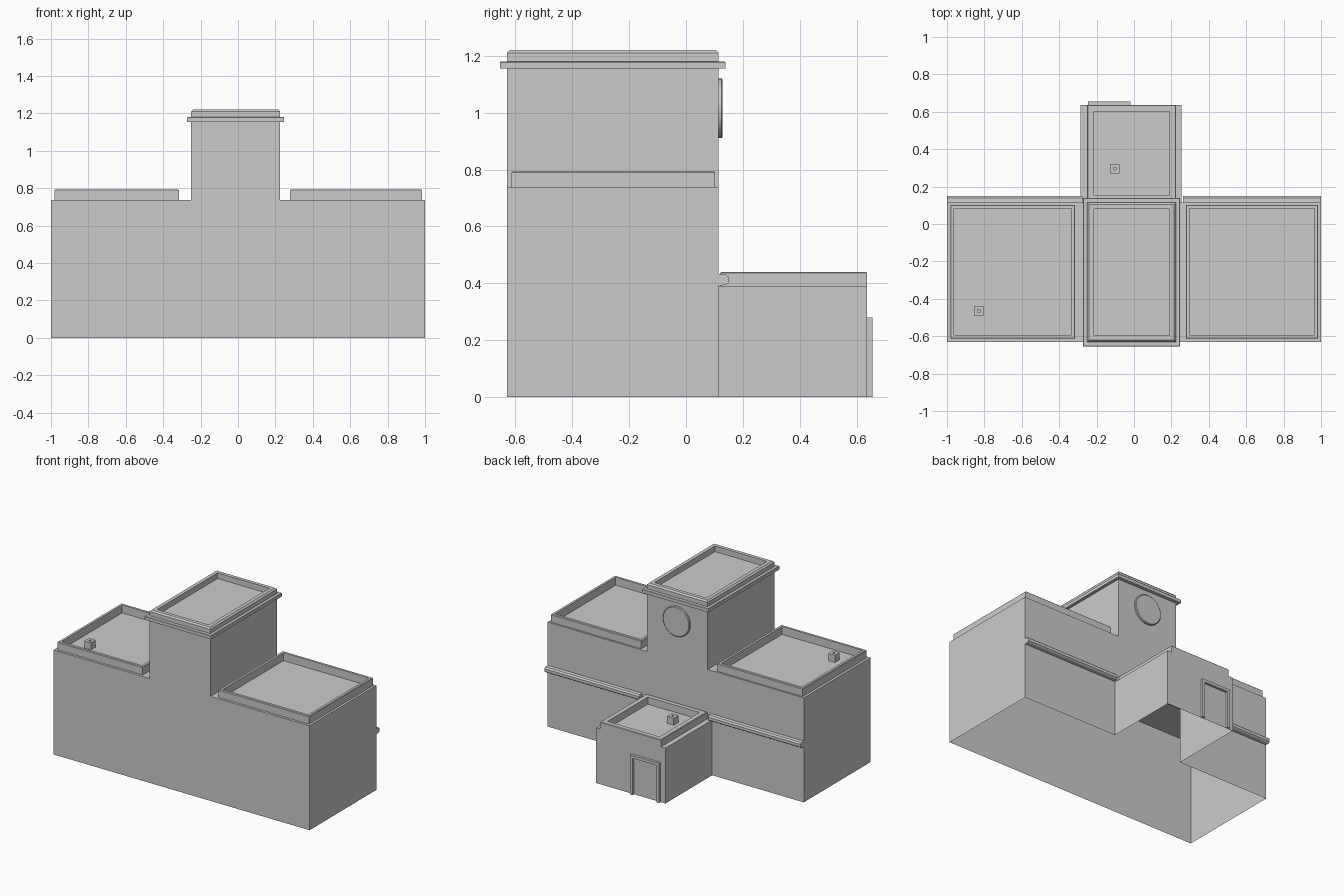
import bpy, bmesh
from math import cos, sin, pi

if "Cube" in bpy.data.objects:
    bpy.data.objects.remove(bpy.data.objects["Cube"])


def make(name, verts, faces):
    me = bpy.data.meshes.new(name)
    me.from_pydata(verts, [], faces)
    bm = bmesh.new()
    bm.from_mesh(me)
    bmesh.ops.remove_doubles(bm, verts=bm.verts, dist=1e-5)
    bmesh.ops.recalc_face_normals(bm, faces=bm.faces)
    bm.to_mesh(me)
    bm.free()
    ob = bpy.data.objects.new(name, me)
    bpy.context.collection.objects.link(ob)
    return ob


def loft(name, loops, caps=False, wrap=False):
    """Skin a list of equal-length closed loops."""
    n = len(loops[0])
    verts = [v for l in loops for v in l]
    faces = []
    for k in range(len(loops) - (0 if wrap else 1)):
        a, b = k * n, (k + 1) % len(loops) * n
        faces += [(a + i, a + (i + 1) % n, b + (i + 1) % n, b + i) for i in range(n)]
    if caps:
        faces += [tuple(range(n)), tuple(range(len(verts) - n, len(verts)))]
    return make(name, verts, faces)


def rect(x0, x1, y0, y1, z, d=0):
    return [(x0 + d, y0 + d, z), (x1 - d, y0 + d, z), (x1 - d, y1 - d, z), (x0 + d, y1 - d, z)]


def ring(name, r, z0, z1, t, c):
    """Rectangular rim with thickness t and chamfered outer top edge c."""
    return loft(name, [rect(*r, z0), rect(*r, z1 - c), rect(*r, z1, c),
                       rect(*r, z1, t), rect(*r, z0, t)], wrap=True)


Y0, Y1, YA = -0.63, 0.115, 0.637      # front wall, back wall, annex end
ROOF, TOP, AZ = 0.737, 1.18, 0.39     # wing, tower and annex roof heights
TX0, TX1, AX0, AX1 = -0.25, 0.225, -0.285, 0.255

# building shell: hollow, open below, annex joined to the main volume
front = [(1, 0), (1, ROOF), (TX1, ROOF), (TX1, TOP), (TX0, TOP), (TX0, ROOF), (-1, ROOF), (-1, 0)]
notch = [(AX0, 0), (AX0, AZ), (AX1, AZ), (AX1, 0)]
verts, faces = [], []


def add(points):
    faces.append(tuple(range(len(verts), len(verts) + len(points))))
    verts.extend(points)


def strip(profile, ya, yb):
    for (xa, za), (xb, zb) in zip(profile, profile[1:]):
        add([(xa, ya, za), (xb, ya, zb), (xb, yb, zb), (xa, yb, za)])


add([(x, Y0, z) for x, z in front])
add([(x, Y1, z) for x, z in front + notch])
strip(front, Y0, Y1)
strip(notch, Y1, YA)
add([(x, YA, z) for x, z in notch])
make("building_walls", verts, faces)

# roof parapets
ring("left_parapet", (-0.982, -0.315, -0.613, 0.102), ROOF, 0.793, 0.02, 0.004)
ring("right_parapet", (0.278, 0.984, -0.613, 0.102), ROOF, 0.793, 0.02, 0.004)
ring("tower_parapet", (TX0, TX1, Y0, Y1), TOP, 1.22, 0.035, 0.01)
ring("annex_parapet", (TX0, TX1, Y1 + 0.005, YA), AZ, 0.44, 0.035, 0.004)

# tower ledge
ring("tower_ledge", (-0.272, 0.247, -0.654, 0.139), 1.155, TOP, 0.024, 0.003)

# rear wall mouldings
band = [(Y1, 0.392), (0.14, 0.394), (0.15, 0.402), (0.15, 0.422), (0.14, 0.431), (Y1, 0.433)]
for side, xa, xb in (("left", -1, -0.275), ("right", 0.262, 1)):
    loft(side + "_moulding", [[(x, y, z) for y, z in band] for x in (xa, xb)], caps=True)

# round plate on the tower back
disc = [[(-0.012 + r * cos(2 * pi * i / 32), y, 1.015 + r * sin(2 * pi * i / 32)) for i in range(32)]
        for y, r in ((Y1, 0.105), (0.125, 0.105), (0.129, 0.1))]
plate = loft("round_plate", disc, caps=True)
bpy.context.view_layer.objects.active = plate
plate.select_set(True)
bpy.ops.object.shade_smooth_by_angle()

# door frame: an arch-shaped outline around the flush door
dx0, dx1, dz, w = -0.247, -0.02, 0.28, 0.02
frame = [(dx0, 0), (dx0, dz), (dx1, dz), (dx1, 0),
         (dx1 - w, 0), (dx1 - w, dz - w), (dx0 + w, dz - w), (dx0 + w, 0)]
loft("door_frame", [[(x, y, z) for x, z in frame] for y in (YA, 0.655)], caps=True)

# rooftop vents with a small sunken opening
for name, x, y, z in (("wing_vent", -0.83, -0.465, ROOF), ("annex_vent", -0.103, 0.295, AZ)):
    r = (x - 0.026, x + 0.026, y - 0.026, y + 0.026)
    loft(name, [rect(*r, z), rect(*r, z + 0.05), rect(*r, z + 0.05, 0.019),
                rect(*r, z + 0.04, 0.019)], caps=True)
